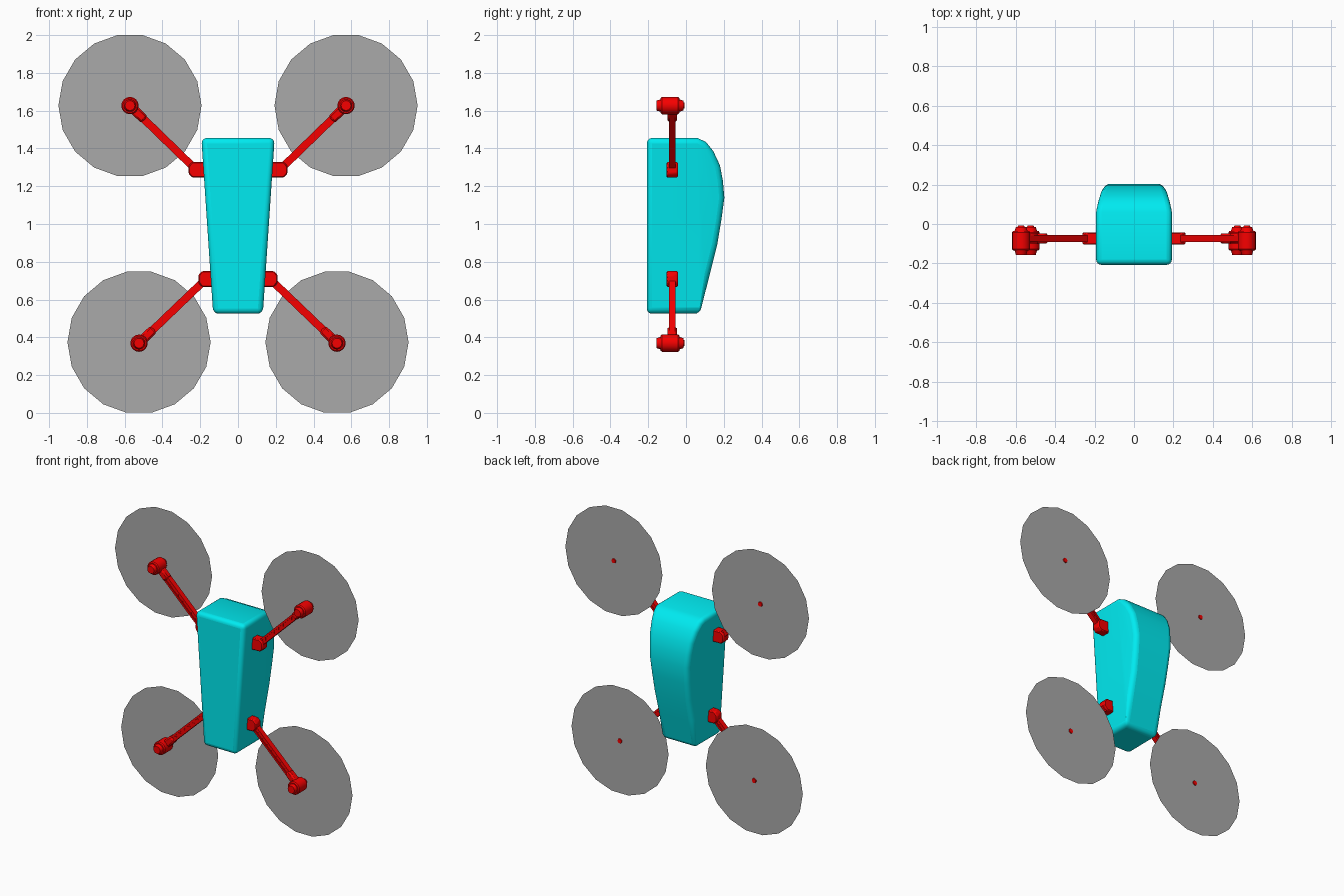
import bpy, bmesh
from math import pi, sin, cos, atan2
from mathutils import Matrix, Vector

if "Cube" in bpy.data.objects:
    bpy.data.objects.remove(bpy.data.objects["Cube"])


def material(name, rgb):
    m = bpy.data.materials.new(name)
    m.diffuse_color = (*rgb, 1)
    m.use_nodes = True
    m.node_tree.nodes["Principled BSDF"].inputs["Base Color"].default_value = m.diffuse_color
    return m


CYAN = material("cyan", (0.0, 0.83, 0.88))
RED = material("red", (0.93, 0.0, 0.0))
GREY = material("dark grey", (0.4, 0.4, 0.4))
ARM_Y = -0.073


def finish(bm, name, mat, bevel=0, segments=1, mirror=True, smooth=True):
    bmesh.ops.recalc_face_normals(bm, faces=bm.faces)
    mesh = bpy.data.meshes.new(name)
    bm.to_mesh(mesh)
    bm.free()
    ob = bpy.data.objects.new(name, mesh)
    bpy.context.collection.objects.link(ob)
    mesh.materials.append(mat)
    if bevel:
        b = ob.modifiers.new("bevel", 'BEVEL')
        b.width, b.segments = bevel, segments
        b.limit_method, b.angle_limit = 'ANGLE', 0.7
    if mirror:
        ob.modifiers.new("mirror", 'MIRROR').use_mirror_merge = False
    if smooth:
        bpy.ops.object.select_all(action='DESELECT')
        ob.select_set(True)
        bpy.context.view_layer.objects.active = ob
        bpy.ops.object.shade_smooth_by_angle(angle=0.6)
    return ob


def add_box(bm, a, b, width, depth):
    """Bar from a to b in the x-z plane, given width in plane and depth along y."""
    d = b - a
    mat = (Matrix.Translation((a + b) / 2) @ Matrix.Rotation(-atan2(d.z, d.x), 4, 'Y')
           @ Matrix.Diagonal((d.length, depth, width, 1)))
    bmesh.ops.create_cube(bm, size=1, matrix=mat)


def add_lathe(bm, x, z, profile, n):
    """Closed solid of revolution about a y-directed axis; profile is (y, radius)."""
    rings = [[bm.verts.new((x + r * cos(2 * pi * i / n), y, z + r * sin(2 * pi * i / n)))
              for i in range(n)] for y, r in profile]
    for p, q in zip(rings, rings[1:]):
        for i in range(n):
            j = (i + 1) % n
            bm.faces.new((p[i], p[j], q[j], q[i]))
    bm.faces.new(rings[0])
    bm.faces.new(rings[-1])


# Body: side profile (y, z) across x, narrowing downwards and towards the back hump
side = [(-0.207, 0.525), (0.073, 0.525), (0.125, 0.73), (0.165, 0.89), (0.187, 1.02),
        (0.203, 1.14), (0.195, 1.23), (0.18, 1.31), (0.145, 1.385), (0.105, 1.435),
        (0.06, 1.455), (-0.207, 1.455)]
bm = bmesh.new()
left, right = [], []
for y, z in side:
    w = 0.132 + 0.062 * (z - 0.527) / 0.928 - 0.16 * max(0, y - 0.06)
    left.append(bm.verts.new((-w, y, z)))
    right.append(bm.verts.new((w, y, z)))
for wall in (left, right):
    bm.faces.new((wall[0], wall[1], wall[-2], wall[-1]))
    bm.faces.new(wall[1:-1])
for i in range(len(side)):
    j = (i + 1) % len(side)
    bm.faces.new((left[i], left[j], right[j], right[i]))
finish(bm, "body", CYAN, bevel=0.028, segments=4, mirror=False)

# Arms: (level, mount inner x, mount outer x, mount z, hub x, hub z, disc z)
for level, x0, x1, mz, hx, hz, dz in (("upper", 0.165, 0.262, 1.287, 0.572, 1.627, 1.627),
                                      ("lower", 0.12, 0.21, 0.709, 0.524, 0.369, 0.374)):
    # Mount block with chamfered outer corners
    bm = bmesh.new()
    outline = [(x0, -0.042), (x1 - 0.02, -0.042), (x1, -0.02),
               (x1, 0.02), (x1 - 0.02, 0.042), (x0, 0.042)]
    front = [bm.verts.new((x, ARM_Y - 0.03, mz + z)) for x, z in outline]
    face = bm.faces.new(front)
    ext = bmesh.ops.extrude_face_region(bm, geom=[face])
    bmesh.ops.translate(bm, vec=(0, 0.06, 0),
                        verts=[v for v in ext["geom"] if isinstance(v, bmesh.types.BMVert)])
    finish(bm, level + "_mounts", RED, bevel=0.006)

    # Arm: two rails, a recessed web and slanted ribs
    start = Vector((x1 - 0.03, ARM_Y, mz + (0.01 if hz > mz else -0.01)))
    hub = Vector((hx, ARM_Y, hz))
    along = (hub - start).normalized()
    across = Vector((-along.z, 0, along.x))
    bm = bmesh.new()
    for s in (-1, 1):
        add_box(bm, start + across * 0.014 * s, hub + across * 0.014 * s, 0.013, 0.036)
    add_box(bm, start, hub, 0.022, 0.022)
    for i in range(1, 9):
        p = start.lerp(hub, i / 10)
        add_box(bm, p - across * 0.01, p + across * 0.01 + along * 0.02, 0.006, 0.029)
    finish(bm, level + "_arms", RED, smooth=False)

    # Collar where the arm meets the motor
    bm = bmesh.new()
    add_box(bm, hub - along * 0.108, hub, 0.05, 0.05)
    finish(bm, level + "_collars", RED, bevel=0.01)

    # Motor housing with tapered caps and shaft ends
    bm = bmesh.new()
    add_lathe(bm, hx, hz, [(-0.157, 0.02), (-0.157, 0.026), (-0.134, 0.033), (-0.134, 0.04),
                           (-0.127, 0.046), (-0.042, 0.046), (-0.035, 0.04),
                           (-0.035, 0.033), (-0.014, 0.026), (-0.014, 0.017),
                           (-0.007, 0.015)], 16)
    finish(bm, level + "_motors", RED)

    # Thin 18-sided rotor disc
    bm = bmesh.new()
    bmesh.ops.create_circle(bm, cap_ends=True, segments=18, radius=0.379,
                            matrix=Matrix.Translation((hx, -0.013, dz))
                            @ Matrix.Rotation(pi / 2, 4, 'X') @ Matrix.Rotation(pi / 2, 4, 'Z'))
    finish(bm, level + "_rotor_discs", GREY, smooth=False)
